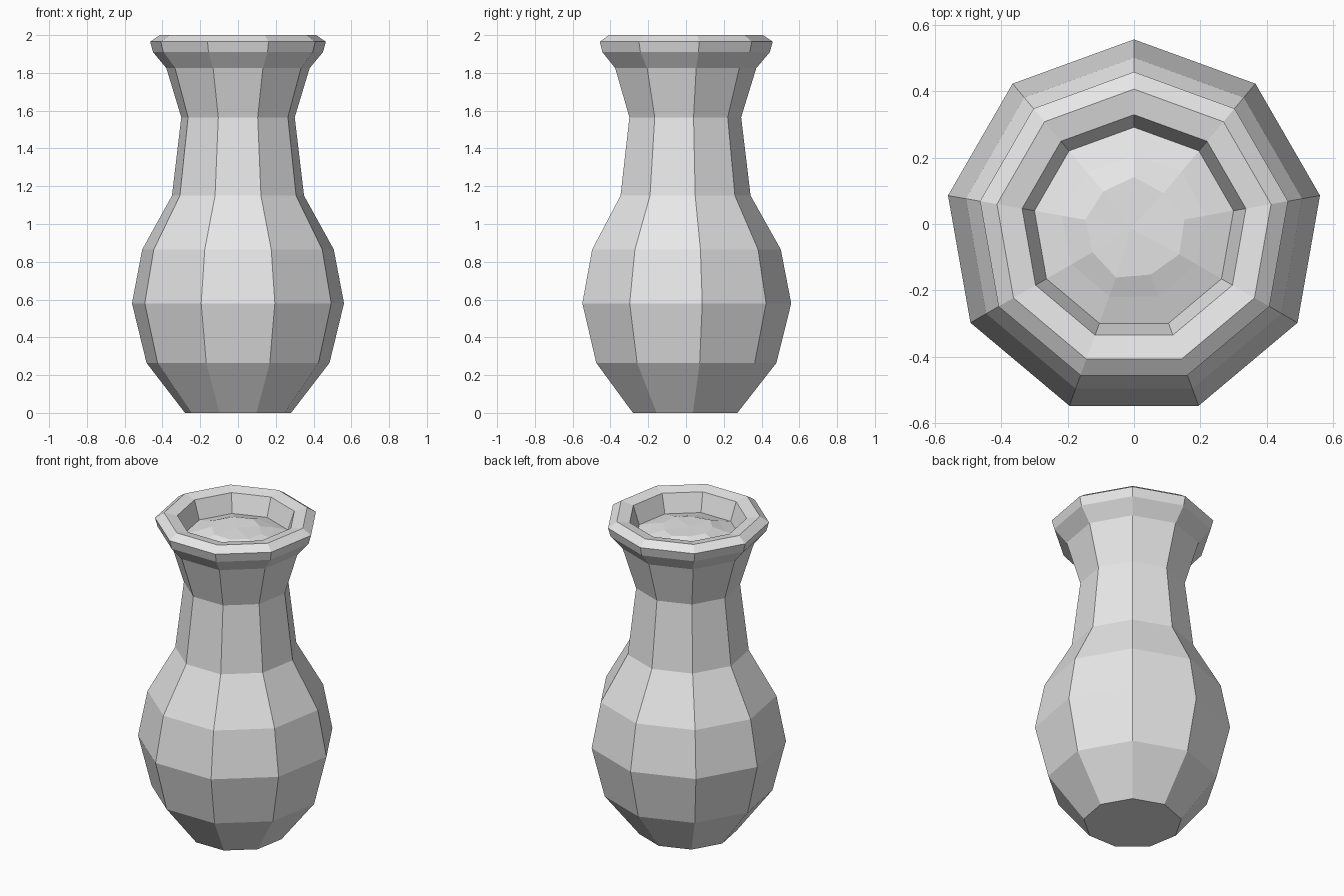
import bpy, bmesh, math, random

SIDES = 9
CENTRE_Y = -0.013
random.seed(4)

cube = bpy.data.objects.get("Cube")
if cube:
    bpy.data.objects.remove(cube, do_unlink=True)

grey = bpy.data.materials.new("plain_grey")
grey.use_nodes = True
grey.diffuse_color = (0.8, 0.8, 0.8, 1)
grey.node_tree.nodes["Principled BSDF"].inputs["Base Color"].default_value = (0.8, 0.8, 0.8, 1)


def ring(bm, radius, z, jitter=0.0):
    verts = []
    for i in range(SIDES):
        a = math.pi / 2 + math.tau * i / SIDES
        r = radius + random.uniform(-jitter, jitter)
        verts.append(bm.verts.new((r * math.cos(a), CENTRE_Y + r * math.sin(a),
                                   z + random.uniform(-jitter, jitter) * 0.5)))
    return verts


def bridge(bm, lower, upper):
    for i in range(SIDES):
        j = (i + 1) % SIDES
        bm.faces.new((lower[i], lower[j], upper[j], upper[i]))


def finish(bm, name):
    mesh = bpy.data.meshes.new(name)
    bm.to_mesh(mesh)
    bm.free()
    mesh.materials.append(grey)
    obj = bpy.data.objects.new(name, mesh)
    bpy.context.collection.objects.link(obj)
    return obj


# Vase body: foot, belly, neck, flared lip, then down the inner wall (radius, height)
profile = [(0.285, 0), (0.492, 0.265), (0.57, 0.58), (0.515, 0.865),
           (0.355, 1.15), (0.305, 1.565), (0.385, 1.825), (0.457, 1.91),
           (0.472, 1.965), (0.42, 2.0), (0.343, 1.985), (0.305, 1.87)]
bm = bmesh.new()
rings = [ring(bm, r, z) for r, z in profile]
for lower, upper in zip(rings, rings[1:]):
    bridge(bm, lower, upper)
bm.faces.new(list(reversed(rings[0])))
finish(bm, "vase_body")

# Uneven low mound filling the mouth
bm = bmesh.new()
edge = ring(bm, 0.305, 1.87)
middle = ring(bm, 0.22, 1.895, 0.006)
inner = ring(bm, 0.15, 1.918, 0.014)
bridge(bm, edge, middle)
bridge(bm, middle, inner)
peak = bm.verts.new((-0.01, CENTRE_Y, 1.92))
for i in range(SIDES):
    bm.faces.new((inner[i], inner[(i + 1) % SIDES], peak))
finish(bm, "filling_mound")
